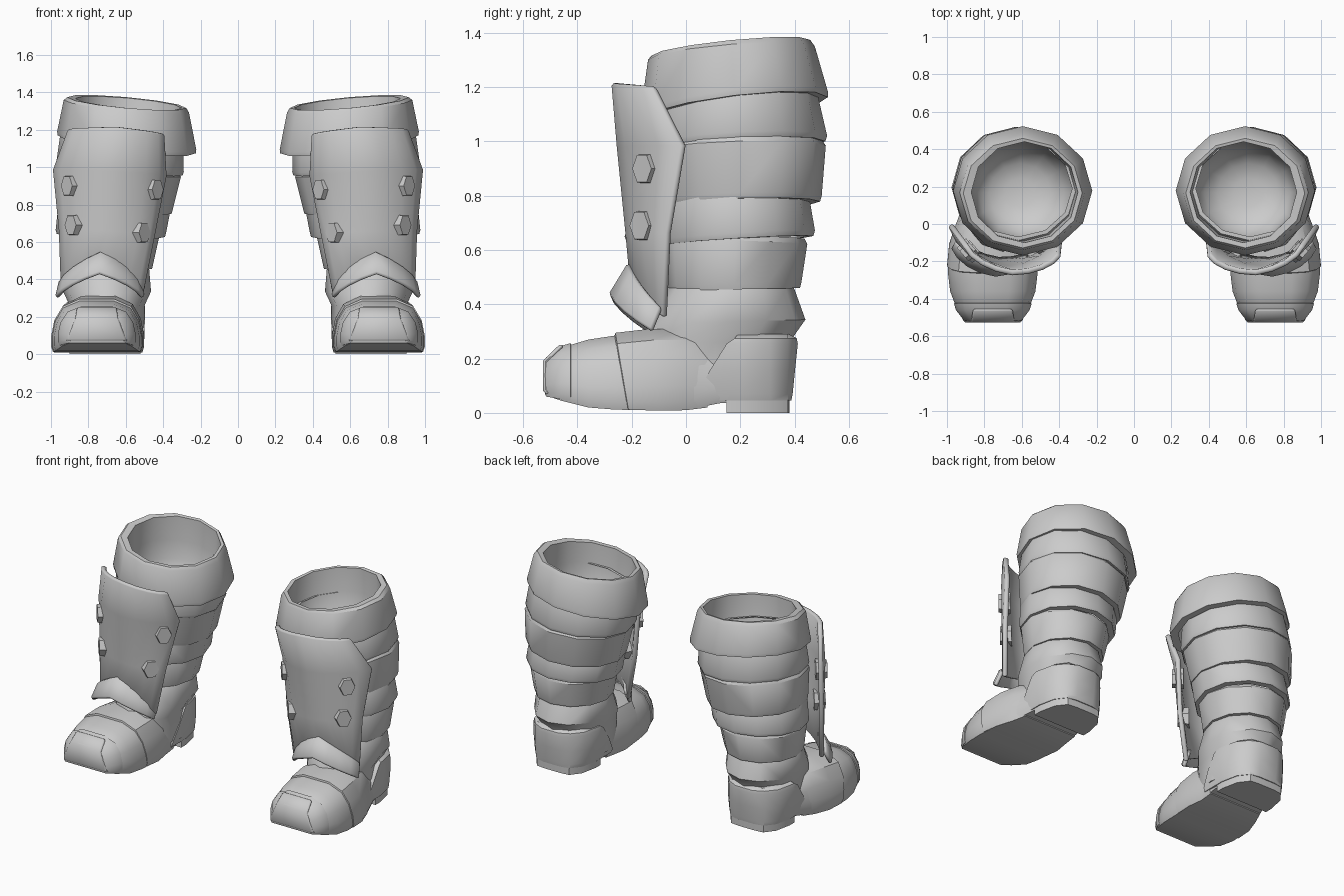
import bpy, bmesh, math
from mathutils import Vector, Matrix

if "Cube" in bpy.data.objects:
    bpy.data.objects.remove(bpy.data.objects["Cube"])

N = 12  # sides around the leg


def finish(name, bm, thickness=0):
    """Turn a bmesh of the right boot into an object mirrored to the left."""
    bmesh.ops.recalc_face_normals(bm, faces=bm.faces)
    me = bpy.data.meshes.new(name)
    bm.to_mesh(me)
    bm.free()
    ob = bpy.data.objects.new(name, me)
    bpy.context.collection.objects.link(ob)
    if thickness:
        s = ob.modifiers.new("thickness", 'SOLIDIFY')
        s.thickness, s.offset = thickness, 0
        b = ob.modifiers.new("edge", 'BEVEL')
        b.width, b.segments, b.limit_method = 0.008, 1, 'ANGLE'
        b.angle_limit = math.radians(50)
    ob.modifiers.new("pair", 'MIRROR')
    return ob


def loft(name, rings, wrap=True, start=True, end=True, thickness=0):
    """Skin a list of point rings, optionally capping either end."""
    bm = bmesh.new()
    vs = [[bm.verts.new(p) for p in r] for r in rings]
    n = len(vs[0])
    for a, b in zip(vs, vs[1:]):
        for i in range(n if wrap else n - 1):
            j = (i + 1) % n
            bm.faces.new((a[i], a[j], b[j], b[i]))
    if start:
        bm.faces.new(vs[0])
    if end:
        bm.faces.new(vs[-1])
    return finish(name, bm, thickness)


def oval(cx, rx, y0, y1, z, tx=0, ty=0, s=1):
    """Tilted horizontal leg ring spanning y0..y1, scaled by s."""
    cy, ry = (y0 + y1) / 2, (y1 - y0) / 2
    pts = []
    for i in range(N):
        a = 2 * math.pi * i / N
        dx, dy = s * rx * math.cos(a), s * ry * math.sin(a)
        pts.append((cx + dx, cy + dy, z + tx * dx + ty * dy))
    return pts


def section(y, cx, hw, z0, z1, lean=0):
    """Rounded foot cross-section; lean slants it along y with height."""
    half = [(0.96, 0), (1, 0.1), (1, 0.3), (0.93, 0.6), (0.75, 0.86), (0.38, 1)]
    shape = half + [(-x, z) for x, z in reversed(half)]
    return [(cx + x * hw, y + lean * (z0 + z * (z1 - z0)), z0 + z * (z1 - z0)) for x, z in shape]


# Overlapping leg bands: bottom ring, top ring (cx, rx, front y, back y, z, x tilt, y tilt)
bands = [
    ((.63, .34, -.13, .52, .985, .09, .05), (.62, .325, -.10, .48, 1.20, .10, .05)),
    ((.66, .31, -.10, .50, .77, .07, .03), (.64, .335, -.12, .515, .995, .08, .03)),
    ((.68, .295, -.09, .475, .635, .03, .06), (.66, .30, -.09, .455, .81, .05, 0)),
    ((.695, .24, -.07, .425, .455, 0, .02), (.69, .268, -.08, .447, .65, .02, -.03)),
]
for k, (bot, top) in enumerate(bands):
    up = bot[:4] + (bot[4] + .02,) + bot[5:]
    dn = top[:4] + (top[4] - .02,) + top[5:]
    loft(f"leg_band_{k + 1}",
         [oval(*bot, s=.85), oval(*bot, s=.98), oval(*up), oval(*dn), oval(*top, s=.96), oval(*top, s=.89)],
         start=False, end=False)

# Flared top cuff with its hollow lining
cb = (.595, .375, -.17, .528, 1.122, .13, .12)
cu = (.595, .372, -.168, .523, 1.142, .13, .12)
cm = (.597, .335, -.14, .475, 1.325, .10, .08)
ct = (.595, .318, -.128, .458, 1.345, .09, .10)
lining = [(.585, .285, -.10, .44, 1.342, .09, .10), (.59, .28, -.095, .437, 1.20, .08, .05),
          (.60, .265, -.08, .42, 1.09, .05, .03), (.605, .23, -.045, .385, 1.01),
          (.61, .165, .01, .325, .96), (.61, .08, .09, .245, .935)]
loft("top_cuff", [oval(*cb, s=.85), oval(*cb, s=.985), oval(*cu), oval(*cm), oval(*ct)]
     + [oval(*r) for r in lining], start=False)

# Ankle
ankle = [(.70, .20, -.14, .37, .08), (.70, .20, -.17, .385, .26, 0, .02),
         (.70, .235, -.14, .44, .335, 0, .03), (.70, .225, -.07, .40, .455), (.70, .20, -.05, .38, .49)]
loft("ankle", [oval(*r) for r in ankle])

# Foot, vamp overlay and toe cap
foot = [(-.505, .755, .15, .06, .19), (-.46, .755, .19, .045, .24), (-.36, .755, .228, .02, .27),
        (-.26, .755, .24, .012, .285), (-.15, .75, .24, .01, .30), (0, .735, .215, .01, .29),
        (.12, .715, .195, .035, .26), (.29, .71, .16, .05, .25)]
loft("foot", [section(*r) for r in foot])
vamp = [(-.215, .755, .232, .03, .285, -.17), (-.21, .755, .244, .012, .295, -.17),
        (-.10, .745, .243, .008, .31, -.1), (0, .735, .217, .01, .31), (.08, .72, .20, .02, .28)]
loft("vamp", [section(*r) for r in vamp])
cap = [(-.52, .755, .14, .07, .19), (-.515, .755, .155, .06, .205),
       (-.46, .755, .197, .05, .247), (-.425, .755, .208, .045, .257), (-.42, .755, .19, .06, .24)]
loft("toe_cap", [section(*r) for r in cap])
loft("toe_plate", [[(.755 + s * w, y, z) for s in (-1, 1)] for w, y, z in
                   ((.165, -.505, .07), (.155, -.518, .085), (.115, -.518, .19), (.105, -.455, .25))],
     wrap=False, start=False, end=False, thickness=.018)


def heel_ring(z, front, back, hw, cx=.71):
    """Half-round heel outline with a straight front."""
    half = [(1, front), (1, .20), (.88, .31), (.62, .375), (.3, back)]
    return [(cx + x * hw, min(y, back), z) for x, y in half] + \
           [(cx - x * hw, min(y, back), z) for x, y in reversed(half)]


# Heel counter with its slanted front edge, and the heel block below
loft("heel_counter", [heel_ring(*r) for r in (
    (.045, .04, .388, .195), (.07, .04, .393, .202), (.16, .09, .402, .212),
    (.255, .15, .412, .213), (.275, .18, .408, .207), (.29, .19, .38, .18))])
loft("heel_block", [heel_ring(z, .15, .382, .19) for z in (0, .06)])


def sheet(name, rows, tilt, yaw, thick, chevron):
    """Curved armour sheet; rows are (cx, half width, centre y, edge y, centre z, edge z)."""
    rings = []
    for cx, hw, yc, ye, zc, ze in rows:
        ring = []
        for i in range(9):
            u = i / 4 - 1
            dx = hw * math.sin(u * math.radians(75)) / math.sin(math.radians(75))
            ring.append((cx + dx, yc + (ye - yc) * abs(u) ** 1.6 + yaw * u,
                         zc + (ze - zc) * abs(u) ** chevron + tilt * dx))
        rings.append(ring)
    loft(name, rings, wrap=False, start=False, end=False, thickness=thick)


# Shin plate and the pointed flap at its foot
sheet("shin_plate", [(.65, .25, -.26, -.14, 1.215, 1.19), (.685, .295, -.24, -.03, .98, .97),
                     (.70, .25, -.208, -.085, .66, .65), (.725, .215, -.19, -.10, .46, .34)],
      .05, .025, .03, 1)
sheet("plate_flap", [(.735, .215, -.205, -.10, .545, .385), (.74, .23, -.275, -.135, .43, .30)],
      0, .01, .025, 1.1)

# Hexagonal rivets on the shin plate
bm = bmesh.new()
for side, x, y, z in ((1, .89, -.14, .90), (1, .87, -.15, .69), (-1, .455, -.135, .88), (-1, .525, -.168, .65)):
    rot = Vector((side * .75, -.65, 0)).to_track_quat('Z', 'Y').to_matrix().to_4x4()
    m = Matrix.Translation((x, y, z)) @ rot @ Matrix.Diagonal((.85, 1.05, 1, 1)) @ Matrix.Rotation(math.pi / 6, 4, 'Z')
    bmesh.ops.create_cone(bm, cap_ends=True, segments=6, radius1=.064, radius2=.055, depth=.07, matrix=m)
finish("rivets", bm)

# Smooth shading with crisp creases
for ob in bpy.context.scene.objects:
    ob.select_set(True)
    bpy.context.view_layer.objects.active = ob
bpy.ops.object.shade_smooth_by_angle(angle=math.radians(35))
